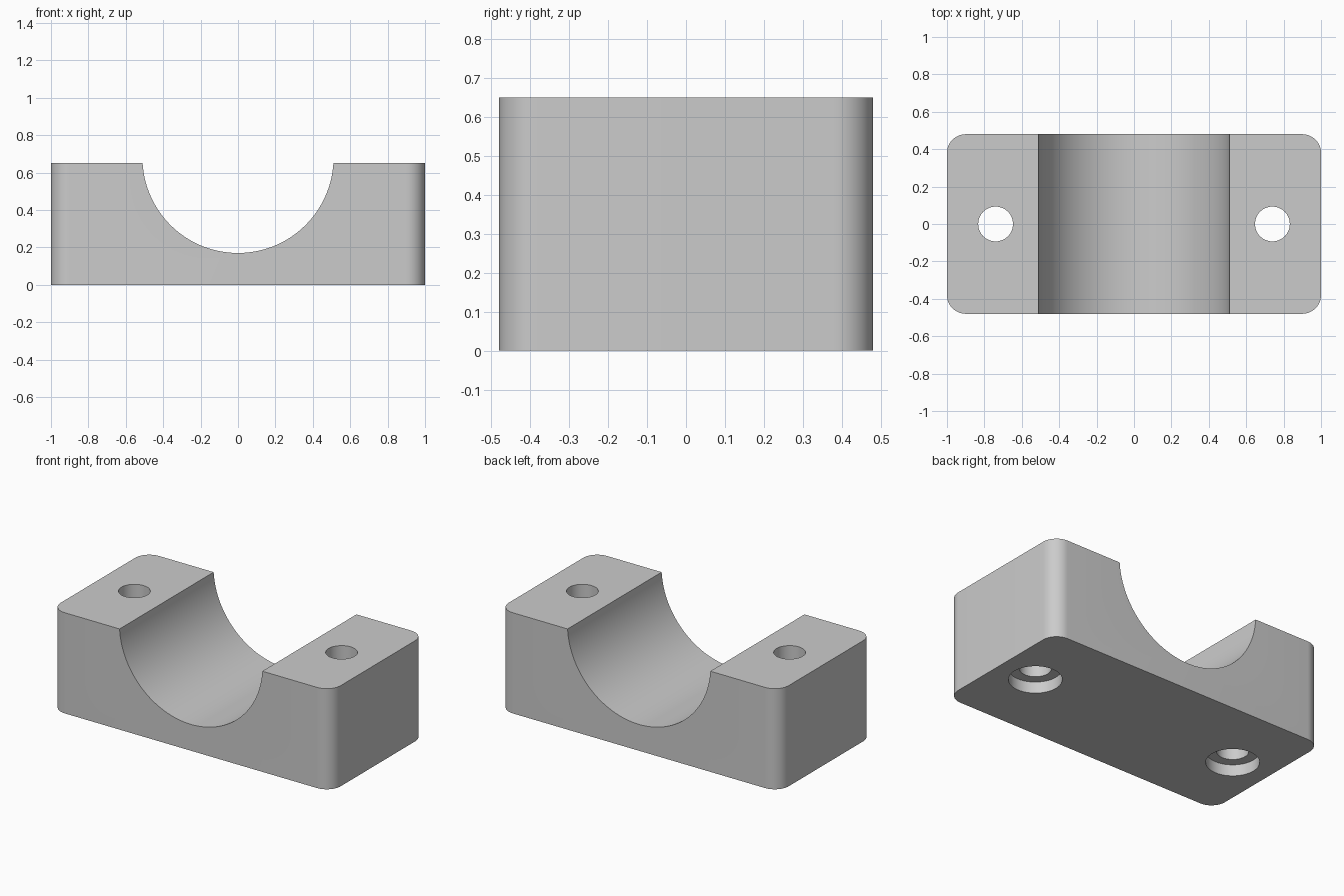
import bpy, bmesh, math
from mathutils import Vector

cube = bpy.data.objects.get("Cube")
if cube:
    bpy.data.objects.remove(cube, do_unlink=True)

HALF_X, HALF_Y, HEIGHT = 1.0, 0.48, 0.65
CORNER = 0.1
BORE_R, BORE_Z = 0.511, 0.681
HOLE_X, HOLE_R = 0.74, 0.093
RECESS_R, RECESS_DEPTH = 0.155, 0.073

# Grey material
grey = bpy.data.materials.new("plain_grey")
grey.use_nodes = True
colour = (0.6, 0.6, 0.6, 1)
grey.diffuse_color = colour
grey.node_tree.nodes["Principled BSDF"].inputs["Base Color"].default_value = colour

# Clamp block: front profile with the round saddle, extruded front to back
bm = bmesh.new()
end = math.acos((BORE_Z - HEIGHT) / BORE_R)
steps = 64
profile = [(-HALF_X, 0), (HALF_X, 0), (HALF_X, HEIGHT)]
for i in range(steps + 1):
    a = end * (1 - 2 * i / steps)
    profile.append((BORE_R * math.sin(a), BORE_Z - BORE_R * math.cos(a)))
profile.append((-HALF_X, HEIGHT))
face = bm.faces.new([bm.verts.new((x, -HALF_Y, z)) for x, z in profile])
result = bmesh.ops.extrude_face_region(bm, geom=[face])
moved = [g for g in result["geom"] if isinstance(g, bmesh.types.BMVert)]
bmesh.ops.translate(bm, verts=moved, vec=Vector((0, 2 * HALF_Y, 0)))

# Rounded upright corners
corners = [e for e in bm.edges
           if all(abs(abs(v.co.x) - HALF_X) < 1e-4 for v in e.verts)
           and abs(e.verts[0].co.z - e.verts[1].co.z) > 0.5]
bmesh.ops.bevel(bm, geom=corners, offset=CORNER, segments=12, profile=0.5, affect='EDGES')
bmesh.ops.recalc_face_normals(bm, faces=bm.faces)
mesh = bpy.data.meshes.new("saddle_block")
bm.to_mesh(mesh)
bm.free()
block = bpy.data.objects.new("saddle_block", mesh)
bpy.context.collection.objects.link(block)
mesh.materials.append(grey)
bpy.context.view_layer.objects.active = block


def drill(x, radius, z_low, z_high):
    """Cut an upright round hole through the block."""
    bpy.ops.mesh.primitive_cylinder_add(vertices=48, radius=radius, depth=z_high - z_low,
                                        location=(x, 0, (z_low + z_high) / 2))
    cutter = bpy.context.object
    cutter.name = "hole_cutter"
    cutter.hide_render = True
    cutter.data.materials.append(grey)
    mod = block.modifiers.new("hole", 'BOOLEAN')
    mod.operation = 'DIFFERENCE'
    mod.solver = 'EXACT'
    mod.object = cutter
    bpy.context.view_layer.objects.active = block
    bpy.ops.object.modifier_apply(modifier=mod.name)
    bpy.data.objects.remove(cutter, do_unlink=True)


# Bolt holes with round recesses underneath
for side in (-1, 1):
    drill(side * HOLE_X, HOLE_R, -0.1, HEIGHT + 0.1)
    drill(side * HOLE_X, RECESS_R, -0.1, RECESS_DEPTH)

# Smooth curves, crisp edges
bpy.ops.object.select_all(action='DESELECT')
block.select_set(True)
bpy.context.view_layer.objects.active = block
bpy.ops.object.shade_smooth_by_angle(angle=math.radians(30))
